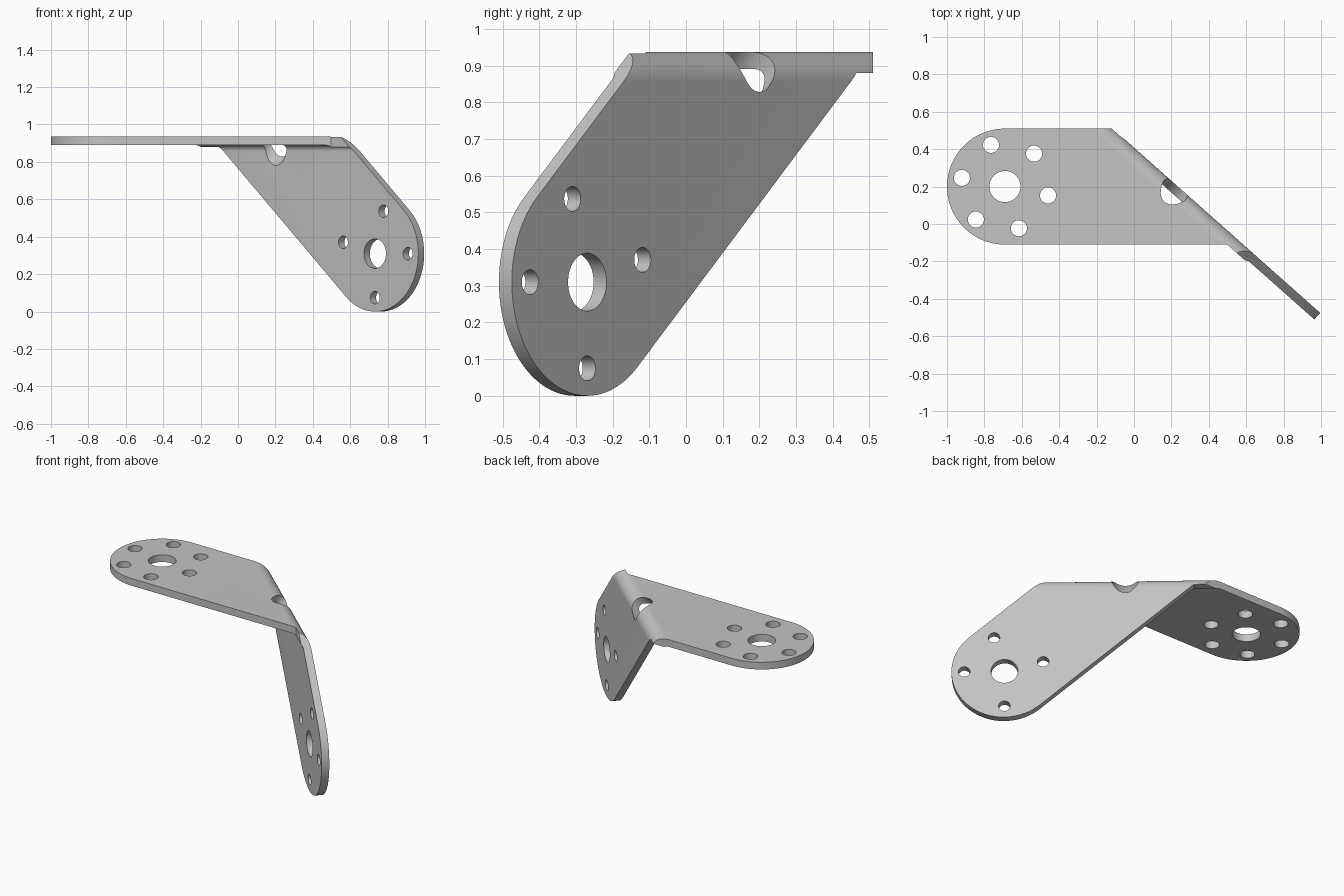
import bpy
import bmesh
from math import pi, sin, cos, radians
from mathutils import Matrix, Vector

if "Cube" in bpy.data.objects:
    bpy.data.objects.remove(bpy.data.objects["Cube"])

# Main sizes
SLANT = radians(41.6)        # angle between the strip and the fold
THICK, BEND = 0.047, 0.08    # sheet thickness, outer bend radius
HALF = 0.31                  # half width of the strip
C, S = cos(SLANT), sin(SLANT)
CORNER = Vector((0.235, 0.2, 0.937))
UP = Vector((0, 0, 1))
FOLD = Vector((C, -S, 0))    # along the fold line
OUT = Vector((S, C, 0))      # outward from the upright flange


def frame(x, y, z):
    m = Matrix((x, y, z)).transposed().to_4x4()
    m.translation = CORNER
    return m


def prism(name, points, matrix, low, high):
    """Extrude a 2D outline between two heights of its frame."""
    bm = bmesh.new()
    bottom = [bm.verts.new((x, y, low)) for x, y in points]
    top = [bm.verts.new((x, y, high)) for x, y in points]
    bm.faces.new(bottom[::-1])
    bm.faces.new(top)
    for i in range(len(points)):
        bm.faces.new((bottom[i - 1], bottom[i], top[i], top[i - 1]))
    bm.transform(matrix)
    bmesh.ops.recalc_face_normals(bm, faces=bm.faces)
    mesh = bpy.data.meshes.new(name)
    bm.to_mesh(mesh)
    bm.free()
    obj = bpy.data.objects.new(name, mesh)
    bpy.context.collection.objects.link(obj)
    return obj


def arc(cx, cy, r, start, end, steps):
    angles = [start + (end - start) * i / steps for i in range(steps + 1)]
    return [(cx + r * cos(a), cy + r * sin(a)) for a in angles]


def combine(target, other, operation):
    """Apply a boolean and discard the second object."""
    mod = target.modifiers.new("combine", "BOOLEAN")
    mod.operation, mod.object, mod.solver = operation, other, "MANIFOLD"
    bpy.context.view_layer.update()
    graph = bpy.context.evaluated_depsgraph_get()
    mesh = bpy.data.meshes.new_from_object(target.evaluated_get(graph))
    target.modifiers.clear()
    target.data = mesh
    bpy.data.objects.remove(other)


def drill(target, matrix, x, y, radius):
    circle = arc(x, y, radius, 0, 2 * pi, 40)[:-1]
    combine(target, prism("drill", circle, matrix, -0.2, 0.2), "DIFFERENCE")


def strip(name, matrix, length, low, high):
    """Round-ended slab reaching past the fold."""
    outline = [(-0.6, -HALF)] + arc(length, 0, HALF, -pi / 2, pi / 2, 48) + [(-0.6, HALF)]
    return prism(name, outline, matrix, low, high)


# Folded sheet with a rounded bend
profile = [(0, -1.6)] + arc(-BEND, -BEND, BEND, 0, pi / 2, 20)
profile += [(-1.6, 0), (-1.6, -THICK)]
profile += arc(-BEND, -BEND, BEND - THICK, pi / 2, 0, 20) + [(-THICK, -1.6)]
bracket = prism("bent_bracket", profile, frame(OUT, UP, FOLD), -2, 2)

# Trim both flanges to round-ended strips
level = frame(Vector((-1, 0, 0)), Vector((0, -1, 0)), UP)
upright = frame(C * FOLD - S * UP, S * FOLD + C * UP, -OUT)
LEVEL_LENGTH, UPRIGHT_LENGTH = 0.925, 0.945
trim = strip("trim", level, LEVEL_LENGTH, -0.057, 0.1)
combine(trim, strip("upright_trim", upright, UPRIGHT_LENGTH, -0.1, 0.057), "UNION")
combine(bracket, trim, "INTERSECT")

# Centre hole and ring of bolt holes in each flange
for matrix, length, big, small, angles in (
        (level, LEVEL_LENGTH, 0.083, 0.043, [48.5 + 60 * i for i in range(6)]),
        (upright, UPRIGHT_LENGTH, 0.079, 0.034, [a + 41.6 for a in (0, 75, 165, 270)])):
    drill(bracket, matrix, length, 0, big)
    for angle in angles:
        a = radians(angle)
        drill(bracket, matrix, length + 0.235 * cos(a), 0.235 * sin(a), small)

# Diagonal hole through the fold
diagonal = (OUT + UP).normalized()
drill(bracket, frame(FOLD, diagonal.cross(FOLD), diagonal), 0, 0, 0.077)

# Grey metal
metal = bpy.data.materials.new("grey_metal")
metal.use_nodes = True
grey = (0.55, 0.55, 0.55, 1)
metal.diffuse_color = grey
metal.node_tree.nodes["Principled BSDF"].inputs["Base Color"].default_value = grey
bracket.data.materials.clear()
bracket.data.materials.append(metal)
for poly in bracket.data.polygons:
    poly.material_index = 0

# Smooth curved walls, keep sheet edges crisp
bpy.ops.object.select_all(action="DESELECT")
bracket.select_set(True)
bpy.context.view_layer.objects.active = bracket
bpy.ops.object.shade_smooth_by_angle(angle=radians(30))
